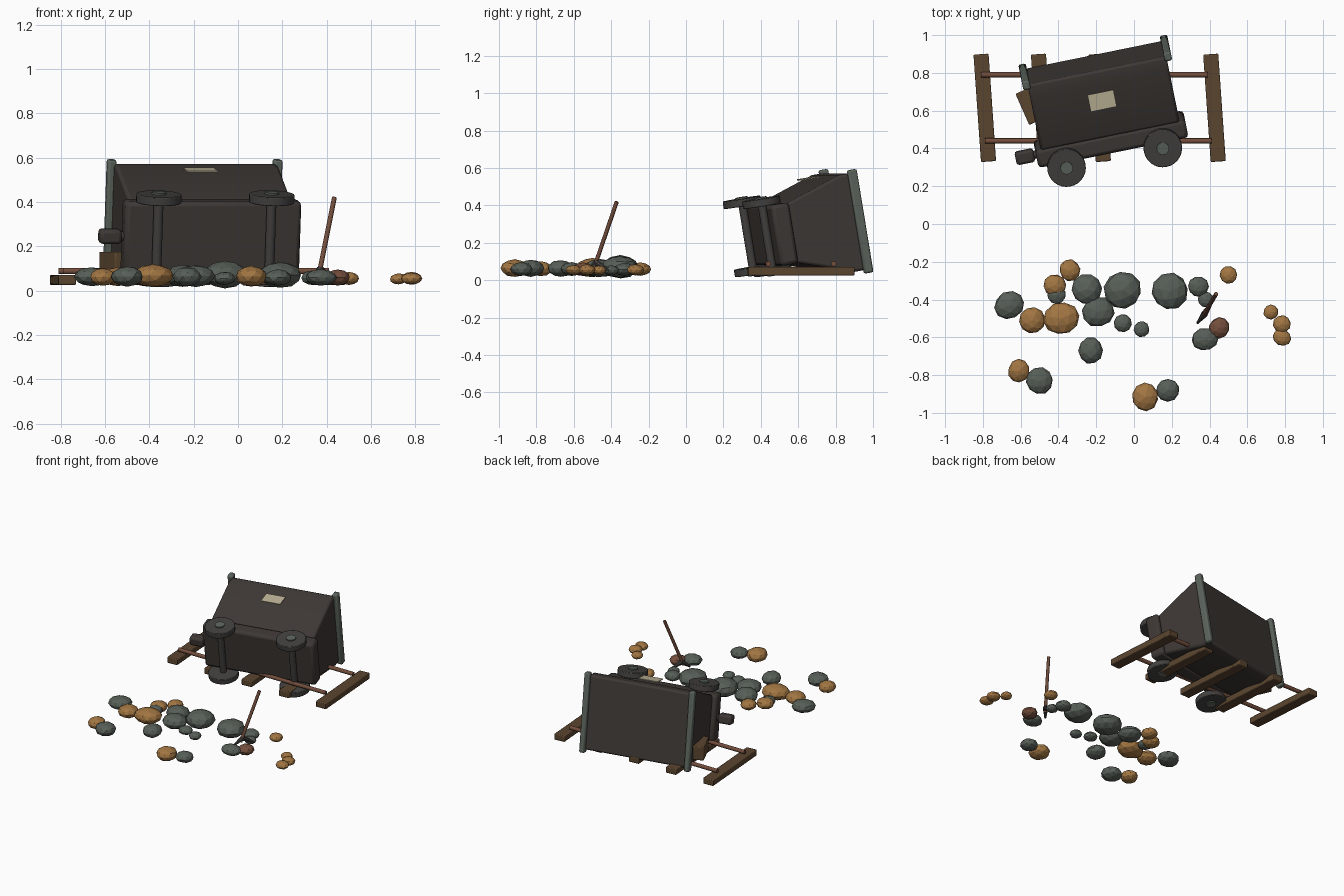
import bpy, bmesh, math, random
from mathutils import Matrix, Vector

random.seed(4)
cube = bpy.data.objects.get("Cube")
if cube:
    bpy.data.objects.remove(cube, do_unlink=True)


def material(name, r, g, b):
    m = bpy.data.materials.new(name)
    m.use_nodes = True
    m.diffuse_color = (r, g, b, 1)
    bsdf = m.node_tree.nodes["Principled BSDF"]
    bsdf.inputs["Base Color"].default_value = (r, g, b, 1)
    bsdf.inputs["Roughness"].default_value = 0.8
    return m


IRON = material("dark iron", .048, .040, .036)
WHEEL = material("wheel iron", .055, .052, .050)
TRIM = material("green grey metal", .105, .125, .105)
STONE = material("grey stone", .095, .112, .095)
ORE = material("orange ore", .36, .18, .055)
WOOD = material("dark wood", .105, .060, .028)
RUST = material("red brown", .17, .075, .045)
PAPER = material("cream plate", .50, .45, .31)


def add(name, bm, mat, matrix=Matrix(), smooth=True, bevel=0):
    bmesh.ops.recalc_face_normals(bm, faces=bm.faces)
    me = bpy.data.meshes.new(name)
    bm.to_mesh(me)
    bm.free()
    ob = bpy.data.objects.new(name, me)
    bpy.context.collection.objects.link(ob)
    ob.matrix_world = matrix
    me.materials.append(mat)
    if bevel:
        mod = ob.modifiers.new("bevel", "BEVEL")
        mod.width, mod.segments = bevel, 2
    if smooth:
        bpy.ops.object.select_all(action="DESELECT")
        ob.select_set(True)
        bpy.context.view_layer.objects.active = ob
        bpy.ops.object.shade_smooth_by_angle(angle=math.radians(35))
    return ob


def box(name, size, loc, mat, frame=Matrix(), turn=0, bevel=0.006):
    bm = bmesh.new()
    bmesh.ops.create_cube(bm, size=1, matrix=Matrix.Diagonal((*size, 1)))
    m = frame @ Matrix.Translation(loc) @ Matrix.Rotation(math.radians(turn), 4, "Z")
    return add(name, bm, mat, m, bevel=bevel)


def rod(name, a, b, r1, mat, frame=Matrix(), r2=None, sides=20, bevel=0):
    a, b = Vector(a), Vector(b)
    bm = bmesh.new()
    bmesh.ops.create_cone(bm, cap_ends=True, segments=sides, radius1=r1,
                          radius2=r1 if r2 is None else r2, depth=(b - a).length)
    turn = (b - a).to_track_quat("Z", "Y").to_matrix().to_4x4()
    return add(name, bm, mat, frame @ Matrix.Translation((a + b) / 2) @ turn, bevel=bevel)


# Overturned cart frame: x along the cart, y across it, z out of its opening
CART = (Matrix.Translation((-.205, .855, .315))
        @ Matrix.Rotation(math.radians(11.5), 4, "Z")
        @ Matrix.Rotation(math.radians(-80.5), 4, "X"))

# Tapered hopper with a straight lip, as an extruded profile
half = [(.16, -.38), (.262, -.07), (.262, 0)]
profile = half + [(-y, z) for y, z in reversed(half)]
bm = bmesh.new()
face = bm.faces.new([bm.verts.new((-.375, y, z)) for y, z in profile])
new = bmesh.ops.extrude_face_region(bm, geom=[face])["geom"]
bmesh.ops.translate(bm, vec=(.75, 0, 0), verts=[v for v in new if isinstance(v, bmesh.types.BMVert)])
add("hopper", bm, IRON, CART, bevel=.014)

# Chassis and couplers
box("chassis", (.81, .33, .10), (0, 0, -.42), IRON, CART, bevel=.02)
for s in (-1, 1):
    end = "rear" if s < 0 else "front"
    box("rim_bar_" + end, (.04, .56, .05), (s * .382, 0, 0), TRIM, CART, bevel=.01)
    if s < 0:
        rod("coupler_shank", (-.36, 0, -.42), (-.45, 0, -.42), .022, IRON, CART)
        box("coupler", (.10, .065, .07), (-.465, 0, -.42), IRON, CART, bevel=.015)
    # Wheels, hubs and axle
    x = s * .26
    rod("axle_" + end, (x, -.19, -.49), (x, .19, -.49), .022, WHEEL, CART)
    for side in (-1, 1):
        tag = end + ("_upper" if side < 0 else "_lower")
        rod("wheel_" + tag, (x, side * .165, -.49), (x, side * .205, -.49), .102, WHEEL, CART, sides=28, bevel=.004)
        rod("hub_" + tag, (x, side * .20, -.49), (x, side * .213, -.49), .033, TRIM, CART)

# Cream plate on the upper side
box("name_plate", (.14, .006, .092), (-.005, -.26, -.165), PAPER, CART, bevel=0)

# Track: five skewed sleepers and two rails
for i in range(5):
    box(f"sleeper_{i + 1}", (.08, .57, .045), (-.79 + i * .304, .615, .048), WOOD, turn=4)
for name, y, x in (("front_rail", .44, -.79), ("back_rail", .79, -.81)):
    rod(name, (x, y, .088), (x + 1.2, y, .088), .014, RUST)
box("wood_wedge", (.09, .18, .10), (-.55, .625, .125), WOOD, turn=24)

# Pickaxe
rod("pick_handle", (.365, -.49, .07), (.435, -.37, .42), .011, RUST, sides=12)
grip = Vector((.372, -.478, .095))
for tip, label in (((.335, -.525, .05), "left"), ((.415, -.41, .05), "right")):
    rod("pick_blade_" + label, grip, tip, .018, WHEEL, r2=.006, sides=8)


# Scattered stones: x, y, radius, stretch in x
def stones(name, mat, rows):
    for i, (x, y, r, k) in enumerate(rows):
        bm = bmesh.new()
        bmesh.ops.create_icosphere(bm, subdivisions=2, radius=1)
        for v in bm.verts:
            v.co *= random.uniform(.96, 1.03)
        m = (Matrix.Translation((x, y, .04 + r * .32)) @ Matrix.Diagonal((r * k, r, r * .62, 1))
             @ Matrix.Rotation(random.uniform(0, 6), 4, "Z"))
        add(f"{name}_{i + 1}", bm, mat, m, smooth=False)


stones("grey_stone", STONE, [
    (-.66, -.43, .07, 1.2), (-.41, -.375, .05, 1), (-.19, -.465, .08, 1.1),
    (-.25, -.345, .08, 1), (-.06, -.35, .1, 1), (.19, -.355, .095, 1.06),
    (.34, -.33, .055, 1), (.38, -.4, .042, 1), (-.06, -.525, .048, 1),
    (.04, -.557, .042, 1), (-.23, -.67, .072, .9), (-.5, -.83, .074, .95),
    (.18, -.88, .06, 1.05), (.375, -.61, .06, 1.2)])
stones("orange_ore", ORE, [
    (-.34, -.245, .058, .95), (-.42, -.325, .06, 1.02), (-.54, -.51, .07, 1),
    (-.385, -.5, .085, 1.14), (-.61, -.777, .064, .88), (.06, -.915, .076, .92),
    (.5, -.27, .047, 1), (.725, -.466, .04, 1), (.783, -.53, .047, 1),
    (.783, -.6, .043, 1.2)])
stones("rusty_stone", RUST, [(.45, -.55, .06, .85)])
